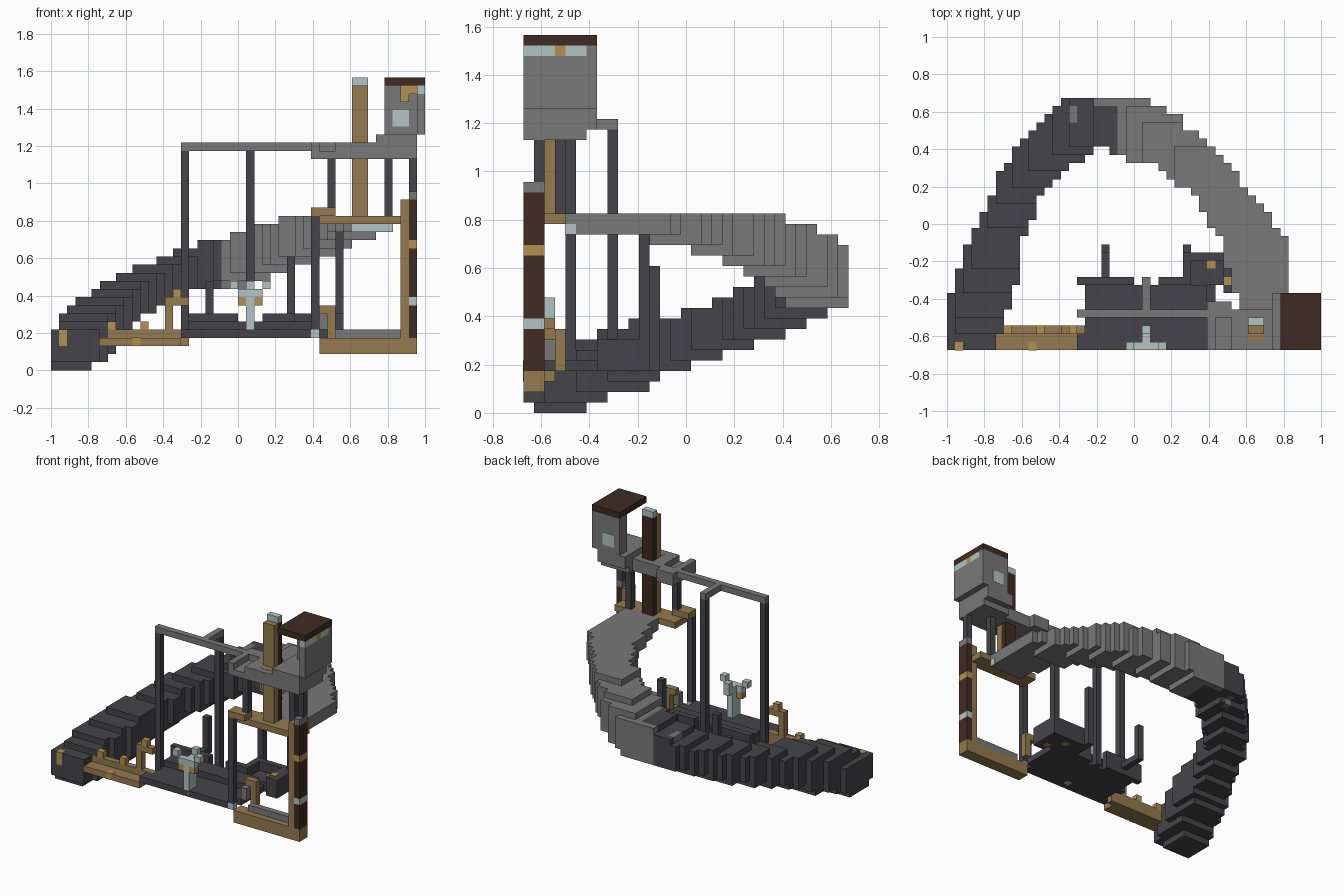
import bpy
import bmesh
from mathutils import Vector

cube = bpy.data.objects.get("Cube")
if cube:
    bpy.data.objects.remove(cube, do_unlink=True)

UNIT = 2 / 46                       # size of one block
ORIGIN = Vector((-23, -15.5, 0))    # block grid corner


def material(name, *rgb):
    mat = bpy.data.materials.new(name)
    mat.use_nodes = True
    mat.diffuse_color = (*rgb, 1)
    mat.node_tree.nodes["Principled BSDF"].inputs["Base Color"].default_value = (*rgb, 1)
    return mat


dark = material("dark stone", .06, .06, .067)
grey = material("grey stone", .19, .19, .19)
pale = material("pale metal", .45, .55, .54)
gold = material("golden wood", .45, .28, .085)
brown = material("brown wood", .3, .195, .08)
umber = material("dark brown wood", .05, .024, .016)


def finish(name, bm, *mats):
    for v in bm.verts:
        v.co = (v.co + ORIGIN) * UNIT
    mesh = bpy.data.meshes.new(name)
    bm.to_mesh(mesh)
    bm.free()
    for mat in mats:
        mesh.materials.append(mat)
    obj = bpy.data.objects.new(name, mesh)
    bpy.context.collection.objects.link(obj)


def brick(name, mat, x, y, z):
    bm = bmesh.new()
    bmesh.ops.create_cube(bm, size=1)
    for v in bm.verts:
        v.co = [r[0] if c < 0 else r[1] for c, r in zip(v.co, (x, y, z))]
    finish(name, bm, mat)


def pole(name, x, y, z, mat=dark):
    brick(name, mat, x=(x, x + 1), y=(y, y + 1), z=z)


def plate(name, mat, x, y, z, axis):
    # thin painted patch, centred on a surface along one axis
    spans = [x, y, z]
    spans[axis] = (spans[axis] - .04, spans[axis] + .04)
    brick(name, mat, *spans)


# Curved stepped ramp: a block brush swept along an arch
# each stop is centre x, centre y, underside, top, brush width, brush depth
STOPS = [
    (2.5, 3.5, 0, 4, 5, 5), (3, 3, 1, 5, 6, 6), (4.5, 8, 2.2, 7, 6, 6),
    (5.7, 11, 3.3, 8.2, 6, 5), (7, 15, 4.6, 9.2, 5, 4),
    (9, 20, 6.5, 10.6, 5, 4), (12, 24, 8, 12.3, 5, 5),
    (16.3, 28, 10, 14.2, 5, 6), (20, 28, 10.2, 15.2, 6, 6),
    (24, 27, 11.4, 16.8, 5, 6), (29, 24, 13, 18.3, 5, 5),
    (33.3, 20, 14.7, 19, 5, 4), (36.6, 15, 16.3, 19, 6, 4),
    (38.5, 11, 17, 19, 7, 5), (39, 6.5, 17, 19, 6, 5)]


def ramp_colour(i, j):
    # dark lower half, grey upper half, one grey patch near the bend
    if i == 15 and j in (28, 29):
        return 1
    return 0 if i < (18 if j >= 30 else 21) else 1


def build_ramp():
    cells = {}
    steps = 5
    for a, b in zip(STOPS, STOPS[1:]):
        for s in range(steps + 1):
            cx, cy, low, top, w, d = [p + (q - p) * s / steps for p, q in zip(a, b)]
            w, d = round(w), round(d)
            x0, y0 = round(cx - w / 2), round(cy - d / 2)
            for i in range(x0, x0 + w):
                for j in range(y0, y0 + d):
                    for k in range(round(low), round(top)):
                        cells[i, j, k] = ramp_colour(i, j)
    # keep only the exposed sides of the blocks
    bm = bmesh.new()
    for cell, index in cells.items():
        centre = Vector(cell) + Vector((.5, .5, .5))
        for axis in range(3):
            for sign in (-1, 1):
                n = Vector((0, 0, 0))
                n[axis] = sign
                if tuple(int(c + o) for c, o in zip(cell, n)) in cells:
                    continue
                u = Vector((n.y, n.z, n.x))
                w = n.cross(u)
                corners = [centre + (n + u * p + w * q) / 2
                           for p, q in ((-1, -1), (1, -1), (1, 1), (-1, 1))]
                face = bm.faces.new([bm.verts.new(c) for c in corners])
                face.material_index = index
    bmesh.ops.remove_doubles(bm, verts=bm.verts, dist=.001)
    finish("curved_ramp", bm, dark, grey)


build_ramp()
plate("ramp_tip_front_patch", gold, x=(1, 2), y=0, z=(3, 5), axis=1)
plate("ramp_tip_top_patch", gold, x=(1, 2), y=(0, 1), z=5, axis=2)
plate("ramp_end_patch", pale, x=(37, 42), y=4, z=(17, 18), axis=1)
plate("ramp_end_side_patch", pale, x=42, y=(4, 5), z=(17, 18), axis=0)

# Dark floor with low walls
brick("floor_front", dark, x=(16, 32), y=(0, 2), z=(4, 5))
brick("floor", dark, x=(17, 33), y=(2, 8), z=(4, 5))
brick("floor_step", dark, x=(17, 32), y=(5, 8), z=(5, 6))
brick("rear_floor", dark, x=(29, 35), y=(8, 12), z=(4, 5.5))
brick("rear_wall_left", dark, x=(16, 23), y=(8, 9), z=(4, 7))
brick("rear_wall_middle", dark, x=(23, 26), y=(7, 8), z=(4, 6))
brick("rear_wall_right", dark, x=(26, 30), y=(8, 9), z=(4, 7))
brick("tray_wall_back", dark, x=(29, 35), y=(11, 12), z=(4, 7))
brick("tray_wall_left", dark, x=(29, 30), y=(9, 11), z=(4, 7))
brick("tray_wall_right", dark, x=(34, 36), y=(7, 11), z=(4, 7))
plate("tray_patch", gold, x=(34, 35), y=(8, 9), z=7, axis=2)
plate("floor_patch", gold, x=(32, 33), y=(10, 11), z=5.5, axis=2)
for n, (x, y) in enumerate(((32, 10), (34, 8))):
    plate(f"under_floor_patch_{n}", gold, x=(x, x + 1), y=(y, y + 1), z=4, axis=2)
brick("short_pole_arm", dark, x=(19, 20), y=(9, 13), z=(5, 6))
pole("short_pole", x=19, y=12, z=(5, 11))
pole("ramp_pole_inner", x=29, y=12, z=(4, 14))
pole("ramp_pole_outer", x=35, y=11, z=(4, 17))

# Tall poles and the overhead rail
pole("rail_pole_left", x=16, y=4, z=(4, 27))
pole("rail_pole_back", x=24, y=8, z=(4, 27))
brick("overhead_rail", grey, x=(16, 32), y=(4, 5), z=(27, 28))
brick("overhead_rail_branch", grey, x=(24, 25), y=(5, 9), z=(27, 28))
pole("lower_pole", x=32, y=0, z=(5, 19))
pole("upper_pole_left", x=34, y=1, z=(20, 26))
pole("upper_pole_middle", x=41, y=3, z=(19, 26))
pole("upper_pole_right", x=44, y=1, z=(22, 26))

# Forked pale stand
brick("stand_stem", pale, x=(24, 25), y=(0, 2), z=(4, 9))
brick("stand_bar", pale, x=(23, 26), y=(0, 1), z=(9, 10))
brick("stand_back_arm", pale, x=(24, 25), y=(1, 3), z=(9, 10))
for side, x in (("left", 26), ("right", 22)):
    pole("stand_prong_" + side, x=x, y=0, z=(10, 11), mat=pale)
pole("stand_prong_back", x=24, y=2, z=(10, 11), mat=pale)
for side, x in (("left", 25), ("right", 23)):
    pole("stand_brace_" + side, x=x, y=0, z=(8, 9), mat=gold)

# Wooden walkway beside the ramp foot
brick("walkway", brown, x=(6, 16), y=(0, 2), z=(3, 4))
brick("walkway_rail", brown, x=(6, 17), y=(2, 3), z=(3, 5))
for n, x in enumerate((7, 11)):
    pole(f"walkway_post_{n}", x=x, y=2, z=(5, 6), mat=gold)
pole("walkway_tall_post", x=14, y=2, z=(5, 8), mat=brown)
brick("walkway_post_head", brown, x=(14, 17), y=(2, 3), z=(8, 9))
pole("walkway_post_tip", x=15, y=2, z=(9, 10), mat=gold)
plate("walkway_patch", gold, x=(10, 11), y=0, z=(3, 4), axis=1)
plate("walkway_top_patch", gold, x=(10, 11), y=(0, 1), z=4, axis=2)

# Wooden frame at the right
brick("frame_base", brown, x=(33, 45), y=(0, 2), z=(2, 4))
brick("frame_sill", grey, x=(35, 43), y=(1, 2), z=(4, 5))
pole("frame_sill_end", x=32, y=0, z=(4, 5), mat=pale)
pole("arch_leg", x=34, y=3, z=(4, 7), mat=brown)
brick("arch_top", brown, x=(33, 35), y=(3, 4), z=(7, 8))
pole("arch_block", x=33, y=2, z=(5, 7), mat=grey)
brick("frame_post", brown, x=(43, 44), y=(0, 2), z=(4, 21))
bands = ((4, umber), (8, pale), (9, umber), (15, gold), (16, umber),
         (21, grey), (22, None))
for n, (low, high) in enumerate(zip(bands, bands[1:])):
    brick(f"banded_post_{n}", low[1], x=(44, 45), y=(0, 2), z=(low[0], high[0]))

# Middle wooden platform and the tall post
brick("middle_beam", brown, x=(33, 44), y=(1, 4), z=(18, 19))
brick("middle_beam_end", brown, x=(32, 35), y=(0, 2), z=(19, 20))
brick("tall_post_front", brown, x=(37, 39), y=(2, 3), z=(19, 35))
brick("tall_post_back", umber, x=(37, 39), y=(3, 4), z=(19, 35))
brick("tall_post_cap", pale, x=(37, 39), y=(3, 4), z=(35, 36))
plate("tall_post_foot", brown, x=(37, 39), y=(1, 2), z=28, axis=2)

# Upper platform with a notch in its corner
brick("upper_platform_base", grey, x=(32, 45), y=(0, 5), z=(26, 27))
brick("upper_platform", grey, x=(35, 45), y=(0, 5), z=(27, 28))
brick("platform_corner_base", grey, x=(32, 35), y=(5, 6), z=(26, 27))
brick("platform_corner_side", grey, x=(32, 33), y=(0, 6), z=(27, 28))
brick("platform_corner_back", grey, x=(33, 35), y=(4, 6), z=(27, 28))
brick("tower_floor_under", grey, x=(40, 45), y=(5, 6), z=(26, 27))
brick("tower_floor_base", grey, x=(40, 45), y=(5, 7), z=(27, 28))
brick("tower_floor", grey, x=(40, 45), y=(0, 7), z=(28, 29))

# Tower with open front and flat roof
brick("tower_back_wall", grey, x=(41, 45), y=(5, 7), z=(29, 35))
brick("tower_side_wall", grey, x=(45, 46), y=(0, 7), z=(29, 34))
brick("tower_band_front", pale, x=(45, 46), y=(0, 3), z=(34, 35))
brick("tower_band_middle", gold, x=(45, 46), y=(3, 4), z=(34, 35))
brick("tower_band_back", pale, x=(45, 46), y=(4, 6), z=(34, 35))
brick("tower_band_corner", grey, x=(45, 46), y=(6, 7), z=(34, 35))
brick("tower_bracket", gold, x=(43, 45), y=(3, 4), z=(34, 35))
pole("tower_bracket_drop", x=43, y=3, z=(33, 34), mat=gold)
plate("window_inside", pale, x=(42, 44), y=5, z=(30, 32), axis=1)
plate("window_outside", pale, x=(42, 44), y=7, z=(30, 32), axis=1)
brick("roof", umber, x=(41, 46), y=(0, 7), z=(35, 36))
